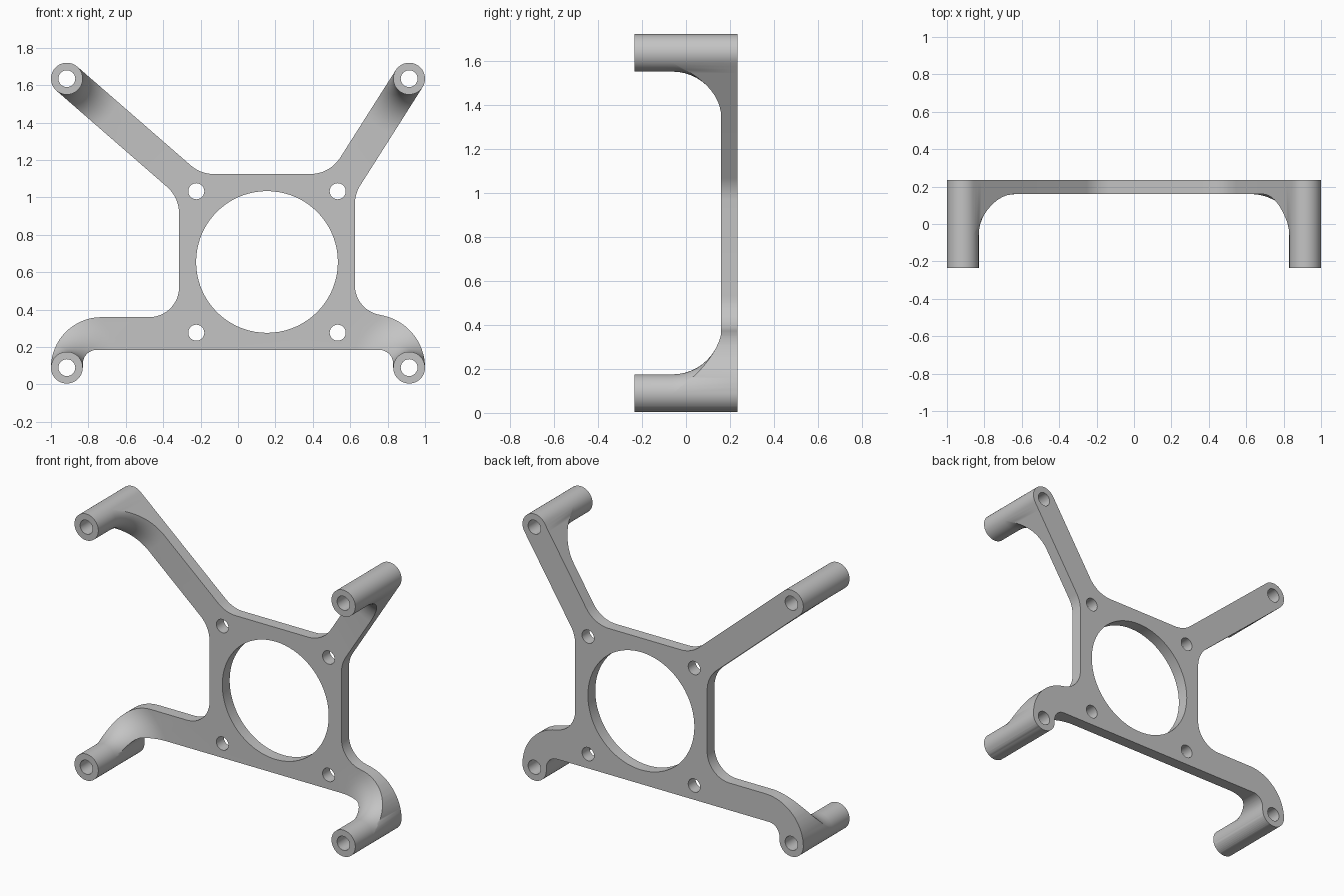
import bpy, bmesh
from math import cos, sin, tan, radians, degrees, atan2, pi
from mathutils import Vector
from mathutils.geometry import delaunay_2d_cdt

if "Cube" in bpy.data.objects:
    bpy.data.objects.remove(bpy.data.objects["Cube"])

BACK, PLATE_FRONT, POST_FRONT = 0.235, 0.16, -0.235
POST_R, FLARE_R, FLARE_STEPS = 0.085, 0.22, 12
POSTS = [Vector((x, z)) for x in (-0.915, 0.915) for z in (0.09, 1.635)]
MID, PITCH = Vector((0.155, 0.655)), 0.378     # ring centre, screw offset
HALF = 0.47                                    # half width of the square plate


def arc(cx, cz, r, a0, a1, n=16):
    angles = [radians(a0 + (a1 - a0) * i / n) for i in range(n + 1)]
    return [Vector((cx + r * cos(a), cz + r * sin(a))) for a in angles]


def circle(c, r, n, start=0):
    return arc(c.x, c.y, r, start, start + 360, n)[:-1]


def corner(before, p, after, r):
    """Round the corner p between two neighbouring points."""
    u, v = (before - p).normalized(), (after - p).normalized()
    half = u.angle(v) / 2
    c = p + (u + v).normalized() * (r / sin(half))
    a, b = (p + w * (r / tan(half)) - c for w in (u, v))
    start, end = degrees(atan2(a.y, a.x)), degrees(atan2(b.y, b.x))
    sweep = (end - start + 180) % 360 - 180
    return arc(c.x, c.y, r, start, start + sweep, 12)


def arm_frame(post):
    """Direction of an upper arm toward its screw, and its upward normal."""
    side = 1 if post.x > 0 else -1
    d = (MID + Vector((side * PITCH, PITCH)) - post).normalized()
    n = Vector((-d.y, d.x)) * -side
    return side, d, n, degrees(atan2(n.y, n.x))


def upper_arm(post):
    """Straight arm from a plate corner out around its post, clockwise."""
    side, d, n, angle = arm_frame(post)
    wall_x, top_z = MID.x + side * HALF, MID.y + HALF
    top, low = post + n * POST_R, post - n * POST_R
    p_top = top + d * ((top_z - top.y) / d.y)
    p_low = low + d * ((wall_x - low.x) / d.x)
    wall, centre = Vector((wall_x, MID.y)), Vector((MID.x, top_z))
    if side < 0:
        cap = arc(post.x, post.y, POST_R, angle + 180, angle, 24)
        return corner(wall, p_low, low, 0.19) + cap + corner(top, p_top, centre, 0.19)
    cap = arc(post.x, post.y, POST_R, angle, angle - 180, 24)
    return corner(centre, p_top, top, 0.19) + cap + corner(low, p_low, wall, 0.19)


# Outline of plate and arms, clockwise from the lower right foot
outline = (
    arc(-0.755, 0.11, 0.075, 90, 180) + arc(-0.915, 0.09, POST_R, 0, -180, 24)
    + arc(-0.73, 0.09, 0.27, 180, 90) + arc(-0.475, 0.52, 0.16, -90, 0)
    + upper_arm(POSTS[1]) + upper_arm(POSTS[3])
    + arc(0.785, 0.53, 0.16, 180, 261) + arc(0.715, 0.09, 0.285, 81, 0)
    + arc(0.915, 0.09, POST_R, 0, -180, 24) + arc(0.755, 0.11, 0.075, 0, 90))
outline = [p for i, p in enumerate(outline) if (p - outline[i - 1]).length > 1e-3]

# Centre opening, post bores and screw holes
loops = [outline, circle(MID, 0.379, 72)]
loops += [circle(p, 0.045, 24) for p in POSTS]
loops += [circle(MID + Vector((i * PITCH, j * PITCH)), 0.043, 24)
          for i in (-1, 1) for j in (-1, 1)]

# Contour rings that carry the flare around each post
rings = []
for post in POSTS:
    start = arm_frame(post)[3] if post.y > 1 else 0
    for i in range(FLARE_STEPS + 1):
        r = POST_R + FLARE_R * (1 - cos(pi / 2 * i / FLARE_STEPS))
        rings.append(circle(post, r, 48, start))


def post_distance(p):
    return min((p - post).length for post in POSTS)


def flare_depth(p):
    """Front surface of plate and arms, sweeping forward near a post."""
    inward = min(max(POST_R + FLARE_R - post_distance(p), 0), FLARE_R)
    return PLATE_FRONT - FLARE_R + (FLARE_R ** 2 - inward ** 2) ** 0.5


def inside(p):
    odd = False
    for loop in loops:
        for a, b in zip(loop, loop[1:] + loop[:1]):
            if (a.y > p.y) != (b.y > p.y):
                if p.x < a.x + (b.x - a.x) * (p.y - a.y) / (b.y - a.y):
                    odd = not odd
    return odd


# Triangulate the outline together with the contour rings
coords, links = [], []
for loop in loops + rings:
    first, n = len(coords), len(loop)
    coords += loop
    links += [(first + i, first + (i + 1) % n) for i in range(n)]
points, _, triangles = delaunay_2d_cdt(coords, links, [], 0, 1e-5)[:3]

# Sort the triangles into post ends and flared front
layers, faces, sides = set(), [], {}
for tri in triangles:
    middle = sum((points[i] for i in tri), Vector((0, 0))) / len(tri)
    if not inside(middle):
        continue
    layer = "post" if post_distance(middle) < POST_R else "front"
    faces.append((tri, layer))
    layers.update((i, layer) for i in tri)
    for a, b in zip(tri, list(tri[1:]) + [tri[0]]):
        sides.setdefault((min(a, b), max(a, b)), []).append(layer)

bm = bmesh.new()
made = {}


def vert(i, layer):
    if (i, layer) not in made:
        p = points[i]
        y = {"back": BACK, "post": POST_FRONT, "front": flare_depth(p)}[layer]
        made[i, layer] = bm.verts.new((p.x, y, p.y))
    return made[i, layer]


def column(i, layer):
    """Vertices down a wall from a front layer to the back."""
    stack = [vert(i, layer)]
    if layer == "post" and (i, "front") in layers:
        stack.append(vert(i, "front"))
    return stack + [vert(i, "back")]


# Front and back skins, then the walls that join them
for tri, layer in faces:
    bm.faces.new([vert(i, layer) for i in tri])
    bm.faces.new([vert(i, "back") for i in reversed(tri)])
for (a, b), found in sides.items():
    if len(found) == 1:
        bm.faces.new(column(a, found[0]) + column(b, found[0])[::-1])
    elif found[0] != found[1]:
        bm.faces.new([vert(a, "post"), vert(b, "post"),
                      vert(b, "front"), vert(a, "front")])
bmesh.ops.recalc_face_normals(bm, faces=bm.faces)
mesh = bpy.data.meshes.new("bracket")
bm.to_mesh(mesh)
bm.free()
bracket = bpy.data.objects.new("bracket", mesh)
bpy.context.collection.objects.link(bracket)

# Plain grey finish
grey = bpy.data.materials.new("grey")
grey.use_nodes = True
colour = (0.55, 0.55, 0.55, 1)
grey.diffuse_color = colour
grey.node_tree.nodes["Principled BSDF"].inputs["Base Color"].default_value = colour
mesh.materials.append(grey)
bpy.ops.object.select_all(action="DESELECT")
bracket.select_set(True)
bpy.context.view_layer.objects.active = bracket
bpy.ops.object.shade_smooth_by_angle(angle=radians(30))
